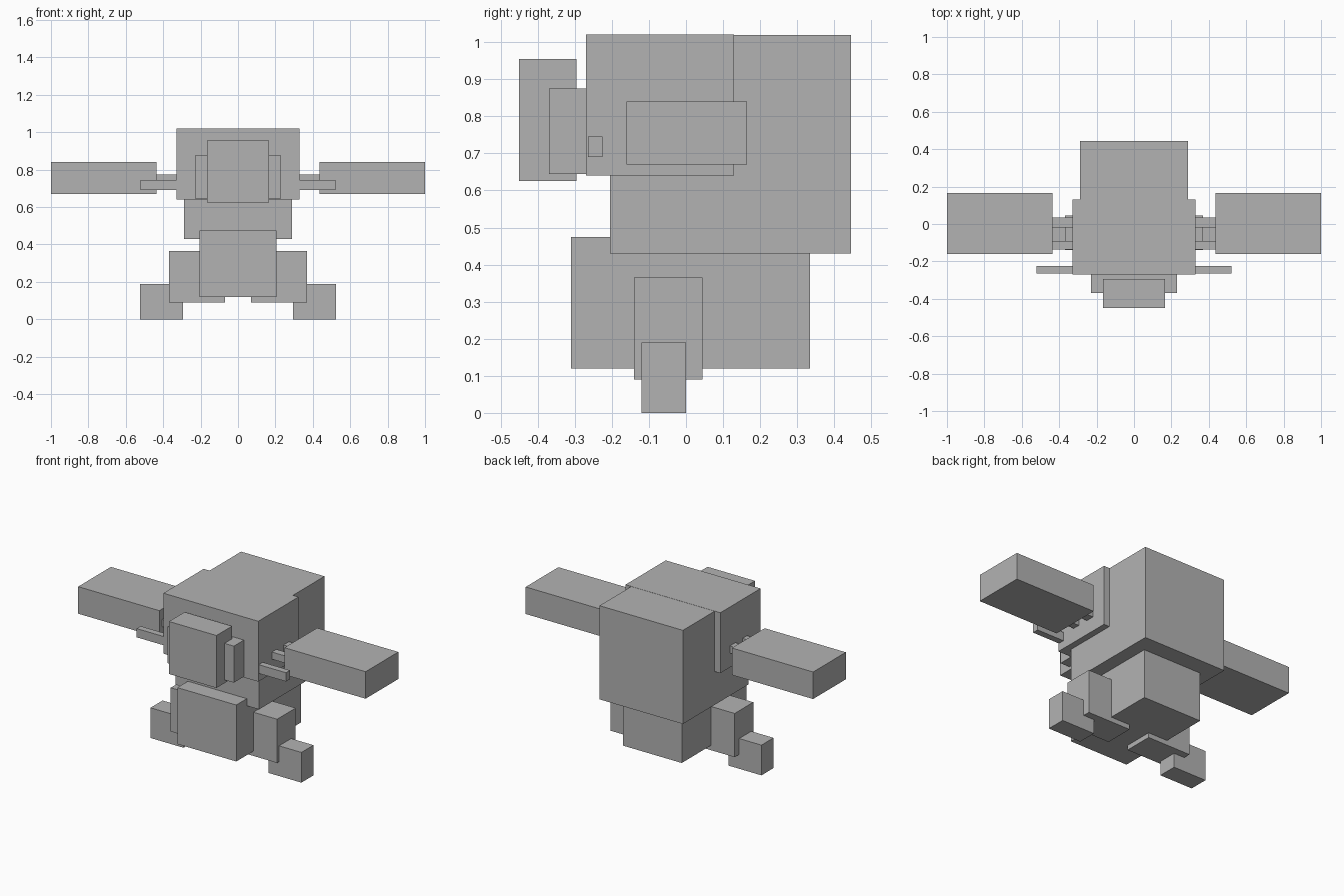
import bpy
import bmesh
from mathutils import Matrix, Vector

cube = bpy.data.objects.get("Cube")
if cube:
    bpy.data.objects.remove(cube, do_unlink=True)

# Single flat grey
grey = bpy.data.materials.new("plain_grey")
grey.use_nodes = True
colour = (0.45, 0.45, 0.45, 1)
grey.diffuse_color = colour
grey.node_tree.nodes["Principled BSDF"].inputs["Base Color"].default_value = colour


def box(name, x, y, z):
    """Flat-sided box filling the given (low, high) ranges."""
    spans = (x, y, z)
    centre = Vector([(a + b) / 2 for a, b in spans])
    size = Vector([b - a for a, b in spans])
    bm = bmesh.new()
    bmesh.ops.create_cube(bm, size=1, matrix=Matrix.LocRotScale(None, None, size))
    mesh = bpy.data.meshes.new(name)
    bm.to_mesh(mesh)
    bm.free()
    mesh.materials.append(grey)
    obj = bpy.data.objects.new(name, mesh)
    obj.location = centre
    bpy.context.collection.objects.link(obj)


def pair(name, x, y, z):
    """The same box on the left (+x) and right sides."""
    box("left_" + name, x, y, z)
    box("right_" + name, (-x[1], -x[0]), y, z)


# Head and face
box("head", (-0.33, 0.33), (-0.27, 0.13), (0.64, 1.02))
box("cheeks", (-0.23, 0.23), (-0.37, -0.27), (0.645, 0.875))
box("muzzle", (-0.165, 0.165), (-0.45, -0.295), (0.625, 0.955))
pair("whisker", (0.32, 0.52), (-0.265, -0.225), (0.69, 0.745))

# Trunk
box("body", (-0.29, 0.29), (-0.205, 0.445), (0.43, 1.019))
box("belly", (-0.205, 0.205), (-0.31, 0.335), (0.12, 0.475))

# Side panels, each held by two rods
pair("side_panel", (0.435, 1.0), (-0.16, 0.165), (0.67, 0.84))
pair("rear_rod", (0.32, 0.45), (-0.02, 0.035), (0.73, 0.775))
pair("front_rod", (0.32, 0.45), (-0.135, -0.09), (0.73, 0.775))

# Legs and feet
pair("leg", (0.07, 0.37), (-0.14, 0.045), (0.09, 0.365))
pair("foot", (0.295, 0.525), (-0.12, 0.0), (0.0, 0.19))
